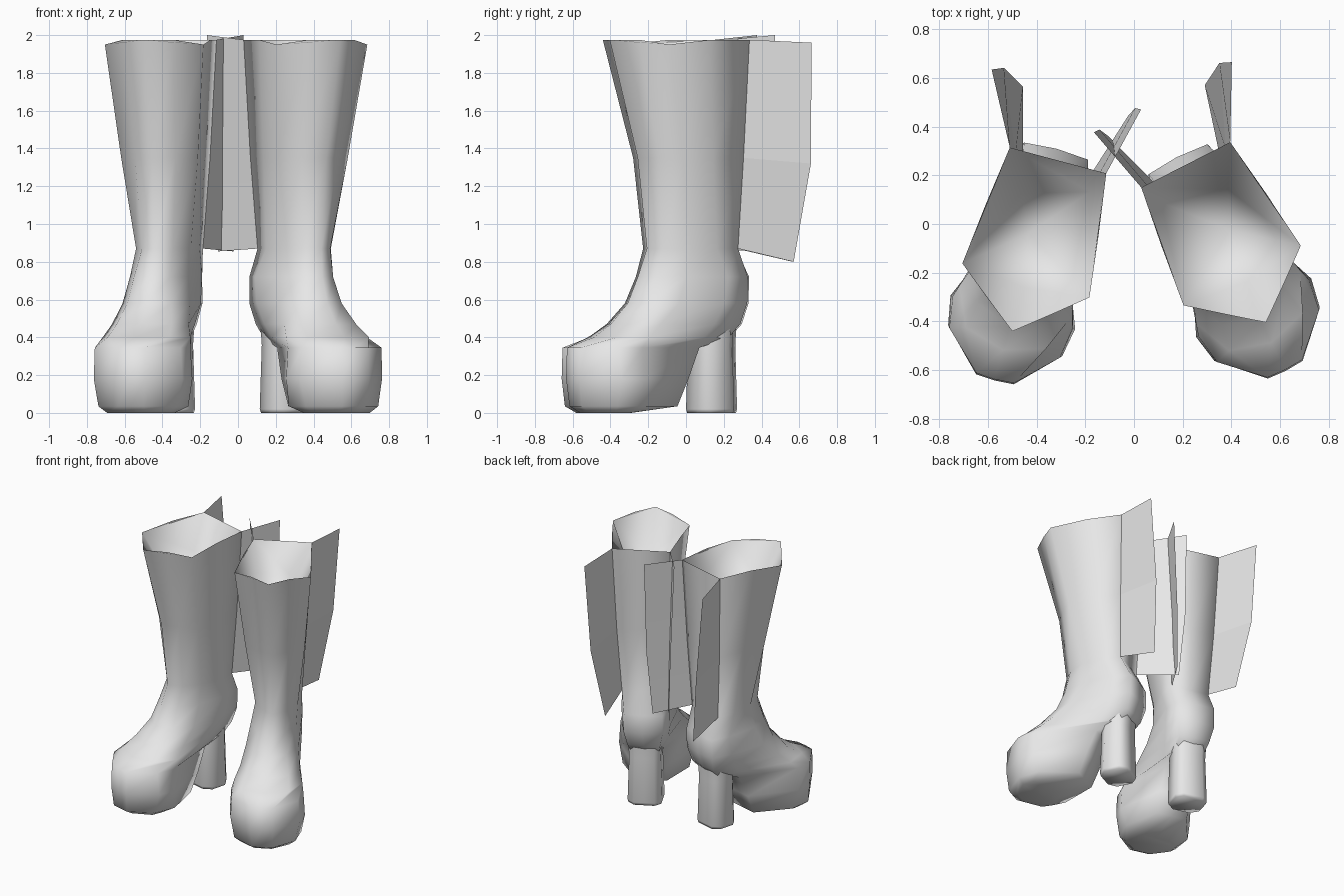
import bpy
import math

default_cube = bpy.data.objects.get("Cube")
if default_cube:
    bpy.data.objects.remove(default_cube, do_unlink=True)

# One plain grey for everything
grey = bpy.data.materials.new("plain grey")
grey.use_nodes = True
colour = (0.8, 0.8, 0.8, 1)
grey.diffuse_color = colour
grey.node_tree.nodes["Principled BSDF"].inputs["Base Color"].default_value = colour

# Half outlines from back centre to front centre, listed by height.
# Each row: height, back y, four (x, y) side points, front y
SHAFT_AND_FOOT = [
    (1.975, .12, (.205, .12), (.24, -.13), (.27, -.39), (.135, -.5), -.606),
    (1.35, .1, (.175, .1), (.195, -.09), (.21, -.28), (.11, -.37), -.44),
    (.87, .09, (.14, .085), (.158, -.05), (.15, -.2), (.085, -.32), -.385),
    (.72, .165, (.135, .155), (.17, .02), (.16, -.22), (.1, -.36), -.43),
    (.58, .165, (.138, .15), (.17, 0), (.185, -.28), (.12, -.42), -.49),
    (.47, .13, (.115, .12), (.15, -.05), (.21, -.4), (.15, -.53), -.59),
    (.4, .07, (.1, .06), (.13, -.1), (.24, -.48), (.17, -.64), -.69),
    (.345, -.12, (.11, -.12), (.255, -.53), (.235, -.66), (.08, -.81), -.815),
    (.18, -.19, (.12, -.19), (.265, -.53), (.243, -.65), (.08, -.815), -.82),
    (.035, -.25, (.11, -.25), (.235, -.5), (.215, -.66), (.07, -.8), -.8),
    (0, -.52, (.1, -.52), (.18, -.57), (.17, -.65), (.06, -.74), -.74),
]
HEEL_OUTLINE = (.105, (.075, .105), (.122, .06), (.122, -.06), (.065, -.11), -.11)
# Free edge of a flap, from the top down
OUTER_FLAP = [(.36, .41, 1.96), (.313, .43, 1.32), (.218, .376, .8)]
INNER_FLAP = [(.275, .41, 2), (.25, .41, 1.33), (.23, .37, .855)]
# Sunken part of the lining: inner back, outer back, front, deepest point
LINING_FLOOR = [(-.16, .03, 1.76), (.11, -.05, 1.76), (0, -.42, 1.7),
                (.04, -.2, 1.45)]
FOOT_SHIFT = -.018


def make_object(name, verts, faces, place, smooth_angle):
    mesh = bpy.data.meshes.new(name)
    mesh.from_pydata(verts, [], faces)
    mesh.materials.append(grey)
    obj = bpy.data.objects.new(name, mesh)
    bpy.context.collection.objects.link(obj)
    obj.location = (place[0], place[1], 0)
    obj.rotation_euler.z = math.radians(place[2])
    bpy.ops.object.select_all(action="DESELECT")
    obj.select_set(True)
    bpy.context.view_layer.objects.active = obj
    bpy.ops.object.shade_smooth_by_angle(angle=math.radians(smooth_angle))


def full_ring(row):
    """Mirror a half outline into a closed ring; the rim dips at its sides."""
    z, back, *side, front = row
    half = [(0, back)] + side + [(0, front)]
    outline = half + [(-x, y) for x, y in reversed(side)]
    is_rim = z > 1.9
    shift = FOOT_SHIFT if z < .8 else 0
    return [(x + shift, y, z - (.025 if is_rim and abs(x) > .25 else 0))
            for x, y in outline]


def loft(name, rows, place):
    """Skin rings from top to bottom, open above and closed below."""
    rings = [full_ring(row) for row in rows]
    n = len(rings[0])
    verts = [point for ring in rings for point in ring]
    faces = []
    for level in range(len(rings) - 1):
        for i in range(n):
            j = (i + 1) % n
            a, b = level * n, (level + 1) * n
            faces.append((a + i, b + i, b + j, a + j))
    last = len(verts) - n
    faces.append(tuple(range(len(verts) - 1, last - 1, -1)))
    make_object(name, verts, faces, place, 100)


def heel_rows():
    """Block heel, a little narrower in the middle, rising into the ankle."""
    rows = []
    for z, scale in ((.52, 1.0), (.36, .92), (.02, 1), (0, .95)):
        back, *side, front = HEEL_OUTLINE
        side = [(x * scale, y * scale) for x, y in side]
        rows.append((z, back * scale, *side, front * scale))
    return rows


def flap(name, free_edge, side, place):
    """Thin sheet hinged on the back corner of the shaft."""
    verts = []
    for row, (x, y, z) in zip(SHAFT_AND_FOOT, free_edge):
        hinge_x, hinge_y = row[2]
        verts.append((side * hinge_x, hinge_y, row[0]))
        verts.append((side * x, y, z))
    make_object(name, verts, [(0, 1, 3, 2), (2, 3, 5, 4)], place, 5)


def lining(name, side, place):
    """Funnel that closes the shaft below its rim."""
    rim = full_ring(SHAFT_AND_FOOT[0])
    # rim corners: outer back, outer side, front, inner side, inner back
    corners = [rim[i] for i in (1, 3, 5, 7, 9)]
    verts = [(side * x, y, z) for x, y, z in corners + LINING_FLOOR]
    faces = [(4, 0, 6, 5), (0, 1, 6), (1, 8, 6), (1, 7, 8), (1, 2, 7),
             (2, 3, 7), (3, 8, 7), (3, 5, 8), (3, 4, 5), (5, 6, 8)]
    if side < 0:
        faces = [face[::-1] for face in faces]
    make_object(name, verts, faces, place, 100)


# Each boot: position, turn in degrees, and which side is its outside
for label, place, outside in (("left", (.267, .136, 27), 1),
                              ("right", (-.343, .145, -15), -1)):
    loft(label + "_boot_shaft_and_foot", SHAFT_AND_FOOT, place)
    loft(label + "_boot_heel", heel_rows(), place)
    lining(label + "_boot_lining", outside, place)
    flap(label + "_outer_flap", OUTER_FLAP, outside, place)
    flap(label + "_inner_flap", INNER_FLAP, -outside, place)
